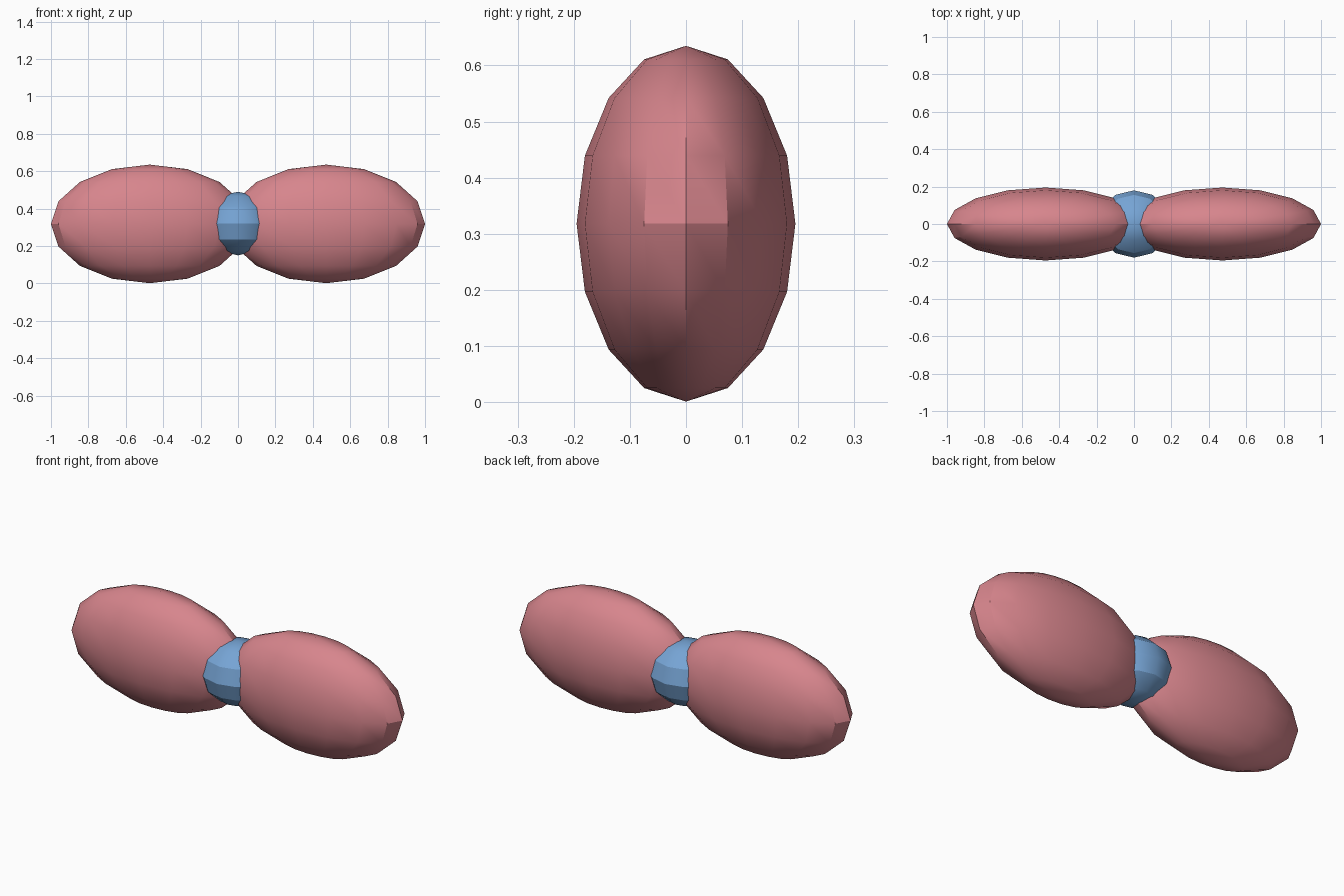
import bpy
import math

cube = bpy.data.objects.get("Cube")
if cube:
    bpy.data.objects.remove(cube, do_unlink=True)


def material(name, rgb):
    mat = bpy.data.materials.new(name)
    mat.use_nodes = True
    mat.diffuse_color = (*rgb, 1)
    mat.node_tree.nodes["Principled BSDF"].inputs["Base Color"].default_value = (*rgb, 1)
    return mat


def ellipsoid(name, center, radii, segments, rings, mat):
    bpy.ops.mesh.primitive_uv_sphere_add(segments=segments, ring_count=rings, radius=1, location=center)
    obj = bpy.context.object
    obj.name = name
    obj.scale = radii
    bpy.ops.object.transform_apply(location=False, rotation=False, scale=True)
    bpy.ops.object.shade_smooth_by_angle(angle=math.radians(30))
    obj.data.materials.append(mat)
    return obj


pink = material("dusty pink", (0.68, 0.235, 0.265))
blue = material("soft blue", (0.18, 0.37, 0.66))
mid = 0.318

# Two bow loops meeting in the middle
for side, x in (("left", 1), ("right", -1)):
    ellipsoid(f"{side}_loop", (x * 0.472, 0, mid), (0.528, 0.195, 0.317), 16, 8, pink)

# Central knot
ellipsoid("knot", (0, 0, mid + 0.002), (0.197, 0.18, 0.17), 12, 6, blue)
